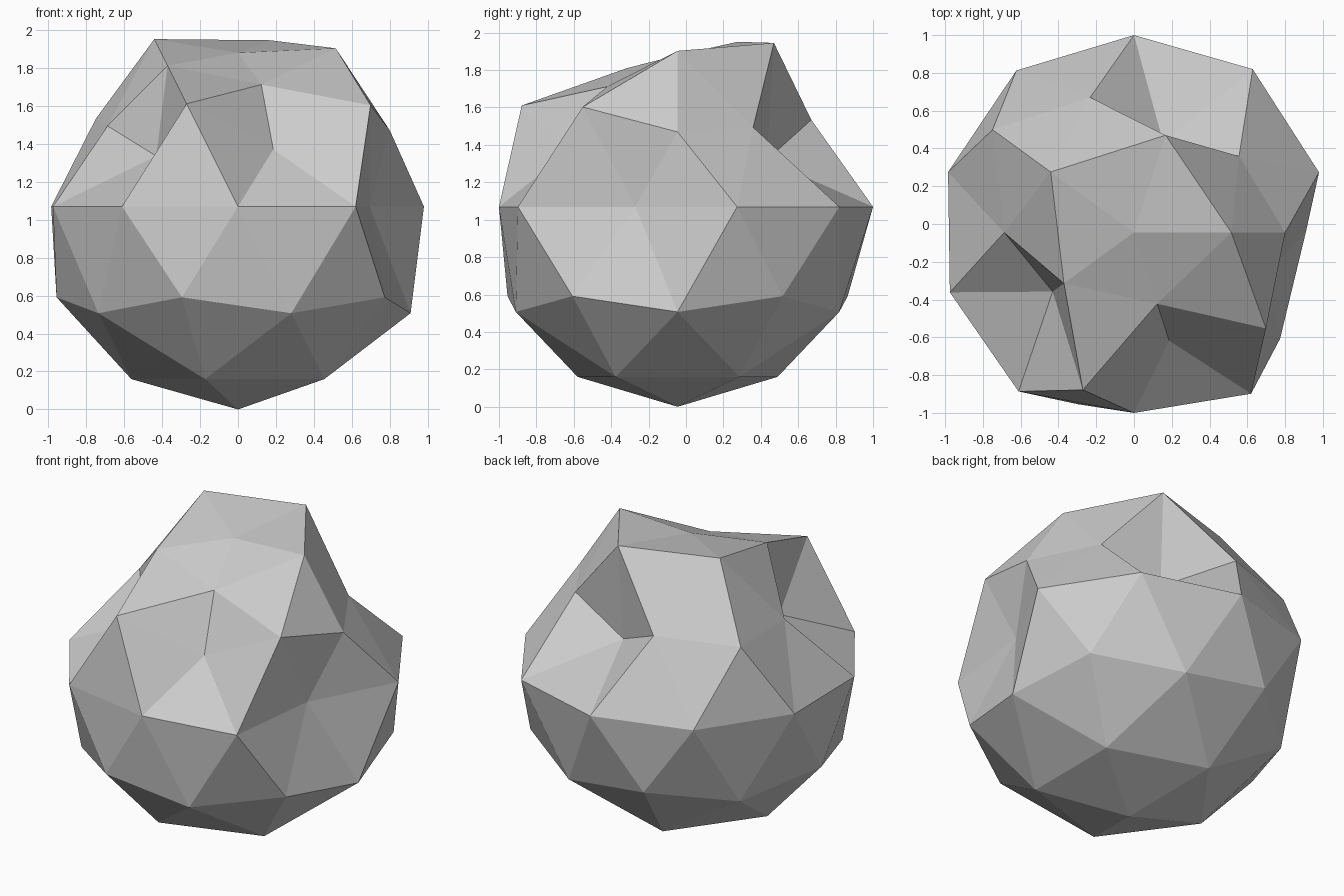
import bpy, bmesh, math

if "Cube" in bpy.data.objects:
    bpy.data.objects.remove(bpy.data.objects["Cube"])

R = 1.069                      # base radius of the boulder
CENTRE = (0.0, -0.045, R)

# Upper-half rings: unit height -> (first azimuth, step, radius of each vertex)
RINGS = {
    0.0:    (18, 36, [1.03, 1.069, 1.045, 1.06, 1.035, 1.025, 1.04, 0.955, 1.055, 0.73]),
    0.4472: (0, 72, [0.895, 0.56, 1.035, 0.595, 0.673]),
    0.5257: (36, 72, [0.808, 0.884, 0.808, 1.03, 1.015]),
    0.8507: (0, 72, [0.98, 1.03, 1.037, 0.872, 0.755]),
    1.0:    (0, 360, [0.81]),
}


def radius_for(co):
    """Radius of the vertex in the given unit direction."""
    if co.z < -0.05:
        return R               # the underside stays round
    ring = min(RINGS, key=lambda h: abs(h - co.z))
    start, step, radii = RINGS[ring]
    azimuth = math.degrees(math.atan2(co.y, co.x))
    return radii[round((azimuth - start) / step) % len(radii)] if ring < 1 else radii[0]


# Low-poly boulder: icosphere with its upper vertices pushed in or out radially
bm = bmesh.new()
bmesh.ops.create_icosphere(bm, subdivisions=2, radius=1.0)
for v in bm.verts:
    unit = v.co.normalized()
    v.co = unit * radius_for(unit)
mesh = bpy.data.meshes.new("boulder")
bm.to_mesh(mesh)
bm.free()
boulder = bpy.data.objects.new("boulder", mesh)
boulder.location = CENTRE
bpy.context.collection.objects.link(boulder)
